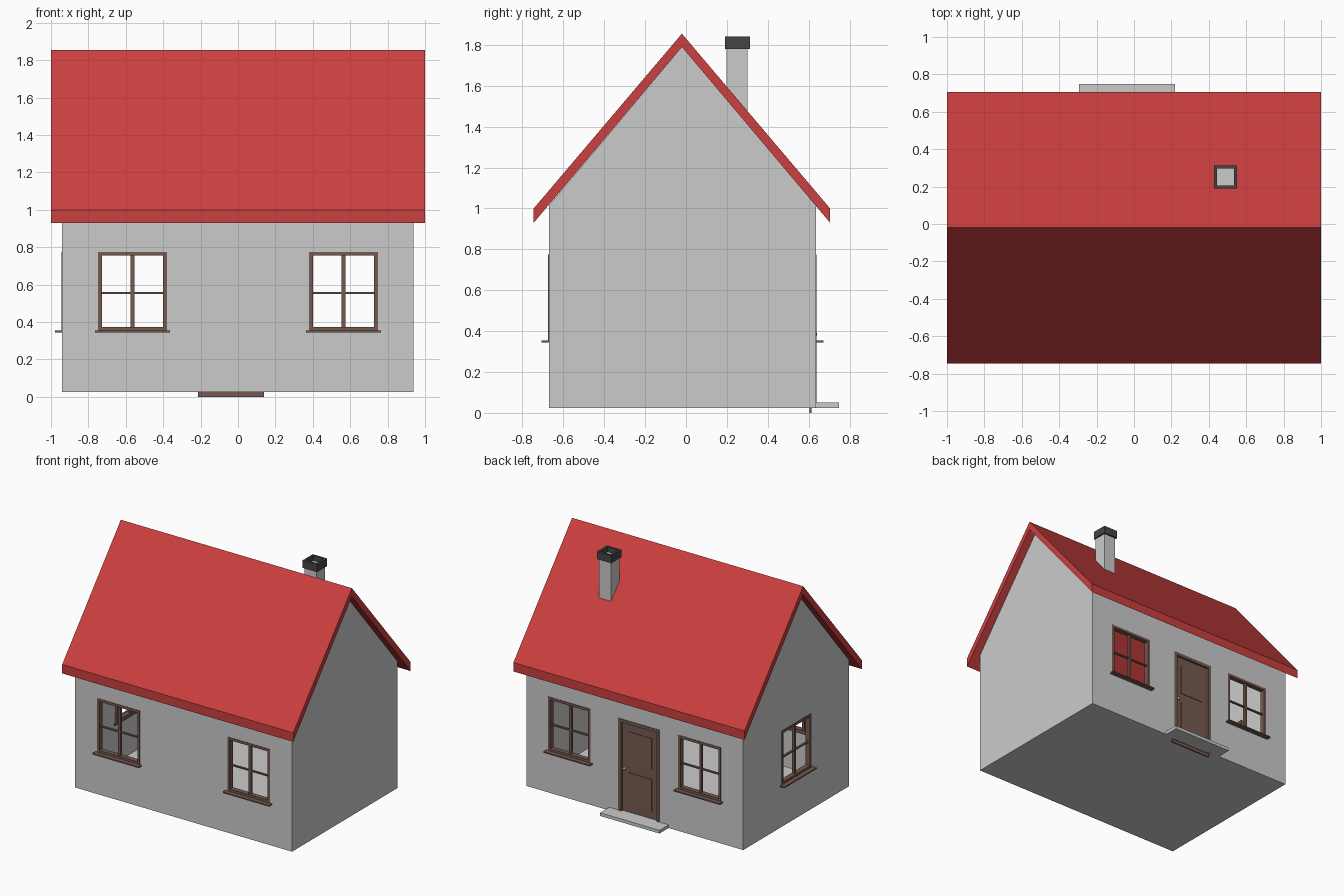
import bpy, bmesh, math
from mathutils import Matrix, Vector

if "Cube" in bpy.data.objects:
    bpy.data.objects.remove(bpy.data.objects["Cube"])


def material(name, rgb):
    m = bpy.data.materials.new(name)
    m.diffuse_color = (*rgb, 1)
    m.use_nodes = True
    m.node_tree.nodes["Principled BSDF"].inputs["Base Color"].default_value = m.diffuse_color
    return m


RED = material("roof_red", (0.6, 0.05, 0.05))
BROWN = material("wood_brown", (0.18, 0.10, 0.08))
DARK = material("cap_dark", (0.06, 0.06, 0.06))


def finish(name, bm, mat=None, matrix=None):
    bmesh.ops.recalc_face_normals(bm, faces=bm.faces)
    me = bpy.data.meshes.new(name)
    bm.to_mesh(me)
    bm.free()
    ob = bpy.data.objects.new(name, me)
    bpy.context.collection.objects.link(ob)
    if mat:
        me.materials.append(mat)
    if matrix:
        ob.matrix_world = matrix
    return ob


def add_box(bm, x0, x1, y0, y1, z0, z1):
    m = Matrix.Translation(((x0 + x1) / 2, (y0 + y1) / 2, (z0 + z1) / 2))
    bmesh.ops.create_cube(bm, size=1, matrix=m @ Matrix.Diagonal((x1 - x0, y1 - y0, z1 - z0, 1)))


def boxes(name, dims, mat=None, matrix=None):
    bm = bmesh.new()
    for d in dims:
        add_box(bm, *d)
    return finish(name, bm, mat, matrix)


def prism(points, x0, x1):
    """Extrude a (y, z) profile along x."""
    bm = bmesh.new()
    f = bm.faces.new([bm.verts.new((x0, y, z)) for y, z in points])
    r = bmesh.ops.extrude_face_region(bm, geom=[f])
    verts = [v for v in r["geom"] if isinstance(v, bmesh.types.BMVert)]
    bmesh.ops.translate(bm, vec=(x1 - x0, 0, 0), verts=verts)
    bmesh.ops.recalc_face_normals(bm, faces=bm.faces)
    return bm


# Hollow walls with gables, open under the roof
F, B, L, R, MID, BASE = -0.67, 0.635, -0.94, 0.937, -0.02, 0.025
bm = prism([(F, BASE), (B, BASE), (B, 1.015), (MID, 1.79), (F, 1.015)], L, R)
slopes = [f for f in bm.faces if f.normal.z > 0.2]
bmesh.ops.delete(bm, geom=slopes, context="FACES")
walls = finish("walls", bm)
sol = walls.modifiers.new("thickness", "SOLIDIFY")
sol.thickness, sol.offset = 0.03, -1

# Roof
finish("roof", prism([(-0.745, 0.93), (MID, 1.79), (0.705, 0.93),
                      (0.705, 1.0), (MID, 1.855), (-0.745, 1.0)], -1, 1), RED)

# Windows: local -y is outward, wall surface at y = 0
HW, Z0, Z1 = 0.184, 0.355, 0.775
window_parts = [
    (-HW, -HW + 0.02, -0.004, 0.034, Z0, Z1),
    (HW - 0.02, HW, -0.004, 0.034, Z0, Z1),
    (-HW + 0.02, HW - 0.02, -0.004, 0.034, Z1 - 0.02, Z1),
    (-HW + 0.02, HW - 0.02, -0.004, 0.034, Z0, Z0 + 0.018),
    (-0.01, 0.01, 0.008, 0.028, Z0 + 0.018, Z1 - 0.02),
    (-HW + 0.02, HW - 0.02, 0.01, 0.026, 0.55, 0.56),
    (-0.2, 0.2, -0.038, 0.034, 0.345, Z0),
]
places = {
    "front_left_window": (-0.564, F, 0), "front_right_window": (0.564, F, 0),
    "back_left_window": (-0.564, B, 180), "back_right_window": (0.564, B, 180),
    "side_window": (L, MID, -90),
}
cut = bmesh.new()
for name, (x, y, ang) in places.items():
    m = Matrix.Translation((x, y, 0)) @ Matrix.Rotation(math.radians(ang), 4, "Z")
    boxes(name, window_parts, BROWN, m)
    a = m @ Vector((-HW + 0.005, -0.1, 0))
    b = m @ Vector((HW - 0.005, 0.1, 0))
    xs, ys = sorted((a.x, b.x)), sorted((a.y, b.y))
    add_box(cut, *xs, *ys, Z0 - 0.003, Z1 - 0.005)

# Door opening, then cut all openings out of the walls
D0, D1 = -0.215, 0.14
add_box(cut, D0 + 0.005, D1 - 0.005, 0.6, 0.75, -0.02, 0.765)
cutter = finish("opening_cutter", cut)
cutter.hide_render = True
cutter.display_type = "WIRE"
mod = walls.modifiers.new("openings", "BOOLEAN")
mod.operation, mod.object, mod.solver = "DIFFERENCE", cutter, "EXACT"

# Door frame, leaf and panels
boxes("door_frame", [(D0, D0 + 0.025, 0.6, 0.639, BASE, 0.77),
                     (D1 - 0.025, D1, 0.6, 0.639, BASE, 0.77),
                     (D0 + 0.025, D1 - 0.025, 0.6, 0.639, 0.745, 0.77)], BROWN)
boxes("door_leaf", [(D0, D1, 0.604, 0.614, 0, BASE),
                    (D0 + 0.025, D1 - 0.025, 0.604, 0.622, BASE, 0.745)], BROWN)
boxes("door_panels", [(-0.14, 0.065, 0.62, 0.626, 0.44, 0.68),
                      (-0.14, 0.065, 0.62, 0.626, 0.11, 0.36)], BROWN)
bm = bmesh.new()
bmesh.ops.create_uvsphere(bm, u_segments=10, v_segments=6, radius=0.011,
                          matrix=Matrix.Translation((0.093, 0.631, 0.385)))
finish("door_knob", bm)

# Doorstep
boxes("doorstep", [(-0.295, 0.22, 0.62, 0.748, BASE, 0.05)])

# Chimney with its foot cut to the roof slope, and a hollow dark cap
finish("chimney", prism([(0.198, 1.575), (0.302, 1.452), (0.302, 1.80), (0.198, 1.80)], 0.437, 0.541))
cx, cy, o, i = 0.489, 0.252, 0.062, 0.045
boxes("chimney_cap", [(cx - o, cx + o, cy - o, cy - i, 1.78, 1.84),
                      (cx - o, cx + o, cy + i, cy + o, 1.78, 1.84),
                      (cx - o, cx - i, cy - i, cy + i, 1.78, 1.84),
                      (cx + i, cx + o, cy - i, cy + i, 1.78, 1.84)], DARK)
